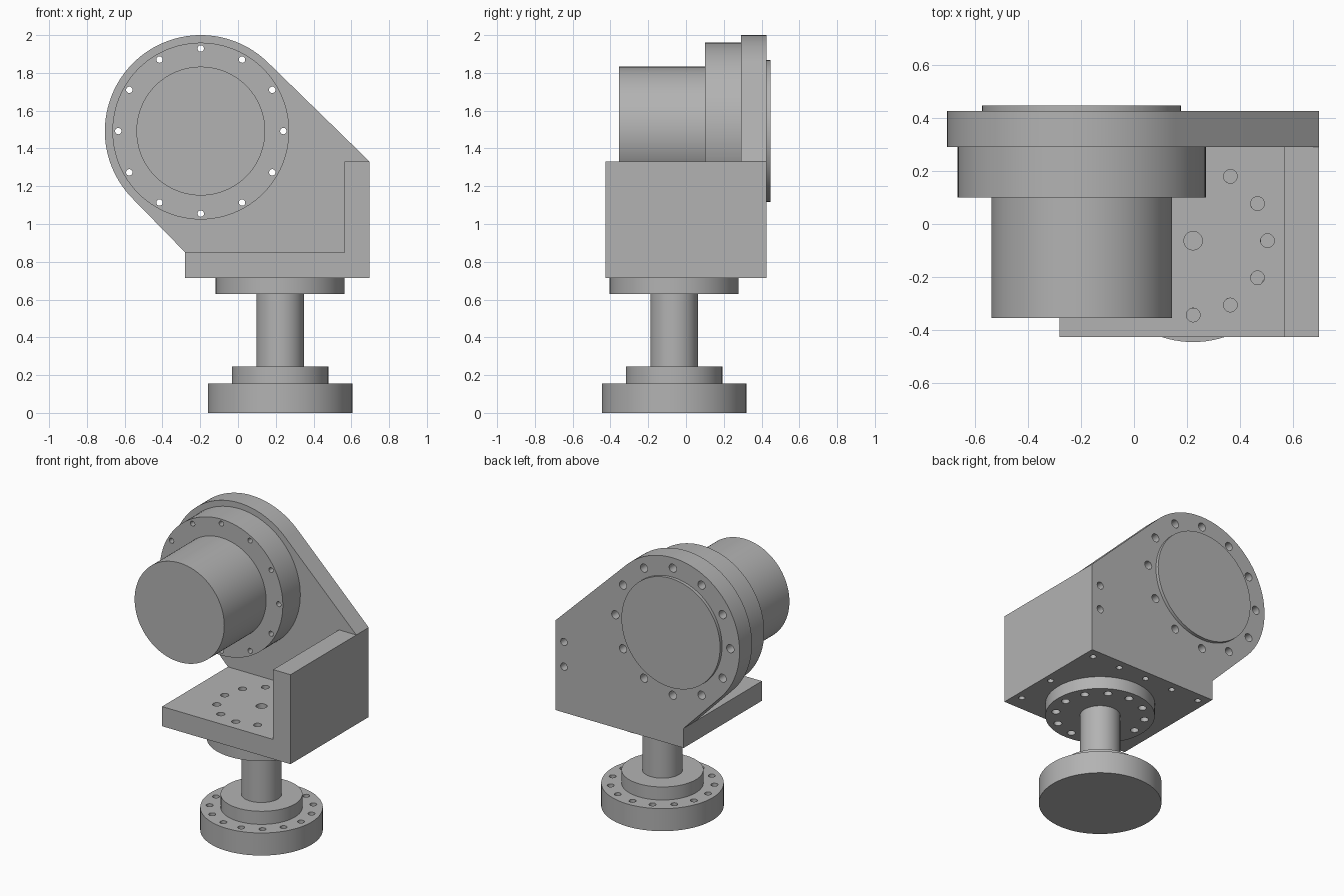
import bpy, bmesh, math
from mathutils import Vector

if "Cube" in bpy.data.objects:
    bpy.data.objects.remove(bpy.data.objects["Cube"], do_unlink=True)

steel = bpy.data.materials.new("steel grey")
steel.use_nodes = True
steel.diffuse_color = (0.45, 0.45, 0.45, 1)
steel.node_tree.nodes["Principled BSDF"].inputs["Base Color"].default_value = (0.45, 0.45, 0.45, 1)


def prism(bm, points, depth):
    """Extrude a closed outline of 3D points along a depth vector."""
    face = bm.faces.new([bm.verts.new(p) for p in points])
    new = bmesh.ops.extrude_face_region(bm, geom=[face])["geom"]
    bmesh.ops.translate(bm, vec=depth, verts=[v for v in new if isinstance(v, bmesh.types.BMVert)])


def disc(bm, axis, centre, radius, start, end, sides=96):
    """Cylinder along y or z; centre is given in the other two directions."""
    a, b = centre
    ring = [(a + radius * math.cos(i * math.tau / sides),
             b + radius * math.sin(i * math.tau / sides)) for i in range(sides)]
    if axis == "z":
        prism(bm, [(u, v, start) for u, v in ring], (0, 0, end - start))
    else:
        prism(bm, [(u, start, v) for u, v in ring], (0, end - start, 0))


def make(name, bm):
    bmesh.ops.recalc_face_normals(bm, faces=bm.faces[:])
    mesh = bpy.data.meshes.new(name)
    bm.to_mesh(mesh)
    bm.free()
    mesh.materials.append(steel)
    obj = bpy.data.objects.new(name, mesh)
    bpy.context.collection.objects.link(obj)
    return obj


def select(obj):
    bpy.ops.object.select_all(action="DESELECT")
    obj.select_set(True)
    bpy.context.view_layer.objects.active = obj


def drill(obj, holes):
    """Cut round holes, each (axis, centre, radius, start, end)."""
    for group in holes:
        bm = bmesh.new()
        for h in group:
            disc(bm, *h, sides=20)
        cutter = make("hole_cutter", bm)
        cutter.hide_render = True
        mod = obj.modifiers.new("holes", "BOOLEAN")
        mod.operation, mod.solver, mod.object = "DIFFERENCE", "EXACT", cutter
        select(obj)
        bpy.ops.object.modifier_apply(modifier=mod.name)
        bpy.data.objects.remove(cutter, do_unlink=True)


def cylinder(name, *args):
    bm = bmesh.new()
    disc(bm, *args)
    return make(name, bm)


def circle(centre, radius, count, turn=0):
    return [(centre[0] + radius * math.cos(turn + i * math.tau / count),
             centre[1] + radius * math.sin(turn + i * math.tau / count)) for i in range(count)]


def tangent_angle(point, centre, radius, side):
    """Angle on the circle where a line from the point touches it."""
    d = Vector(point) - Vector(centre)
    return math.atan2(d.y, d.x) + side * math.acos(radius / d.length)


HEAD = (-0.197, 1.492)      # x, z of the horizontal axis
POST = (0.223, -0.063)      # x, y of the vertical axis
LEFT, RIGHT, FLOOR, STEP, SHOULDER = -0.28, 0.697, 0.715, 0.85, 1.33
FRONT, PLATE, BACK = -0.425, 0.29, 0.425

# Back plate: round head with straight sides running down to the bracket
R = 0.508
a0 = tangent_angle((RIGHT, SHOULDER), HEAD, R, 1)
a1 = tangent_angle((LEFT, STEP), HEAD, R, -1) % math.tau
arc = [a0 + (a1 - a0) * i / 64 for i in range(65)]
outline = [(HEAD[0] + R * math.cos(a), HEAD[1] + R * math.sin(a)) for a in arc]
outline += [(LEFT, STEP), (LEFT, FLOOR), (RIGHT, FLOOR), (RIGHT, SHOULDER)]
bm = bmesh.new()
prism(bm, [(x, PLATE, z) for x, z in outline], (0, BACK - PLATE, 0))
back_plate = make("back_plate", bm)
bolts = circle(HEAD, 0.437, 12)
drill(back_plate, [
    [("y", c, 0.017, 0.2, 0.5) for c in bolts],
    [("y", c, 0.028, 0.36, 0.5) for c in bolts]
    + [("y", (0.631, z), 0.025, 0.33, 0.5) for z in (1.03, 1.2)]
    + [("z", (0.635 - 0.213 * i, 0.36), 0.02, 0.6, 0.8) for i in range(5)]])

# L-shaped bracket: floor and side wall
profile = [(LEFT, FLOOR), (RIGHT, FLOOR), (RIGHT, SHOULDER),
           (0.565, SHOULDER), (0.565, STEP), (LEFT, STEP)]
bm = bmesh.new()
prism(bm, [(x, FRONT, z) for x, z in profile], (0, PLATE - FRONT, 0))
bracket = make("bracket", bm)
ring = circle(POST, 0.28, 12)
drill(bracket, [[("z", c, 0.026, 0.6, 1.0) for c in ring]
                + [("z", POST, 0.035, 0.6, 1.0)]
                + [("z", (0.645, y), 0.02, 0.6, 0.8) for y in (-0.04, -0.32)]])

# Drum, motor and rear cover on the horizontal axis
drum = cylinder("drum", "y", HEAD, 0.468, 0.10, PLATE)
drill(drum, [[("y", c, 0.017, 0, 0.4) for c in bolts]])
motor = cylinder("motor", "y", HEAD, 0.341, -0.355, 0.10)
rear_cover = cylinder("rear_cover", "y", HEAD, 0.375, BACK, 0.447)

# Flange, post and stepped foot on the vertical axis
flange = cylinder("flange", "z", POST, 0.341, 0.63, FLOOR)
drill(flange, [[("z", c, 0.026, 0.5, 0.8) for c in ring]])
post = cylinder("post", "z", POST, 0.126, 0.245, 0.63)
foot_step = cylinder("foot_step", "z", POST, 0.255, 0.155, 0.245)
foot = cylinder("foot", "z", POST, 0.382, 0, 0.155)
drill(foot, [[("z", c, 0.022, 0.05, 0.3) for c in circle(POST, 0.325, 15, math.pi / 2)]])

for obj in (back_plate, bracket, drum, motor, rear_cover, flange, post, foot_step, foot):
    select(obj)
    bpy.ops.object.shade_smooth_by_angle(angle=math.radians(30))
